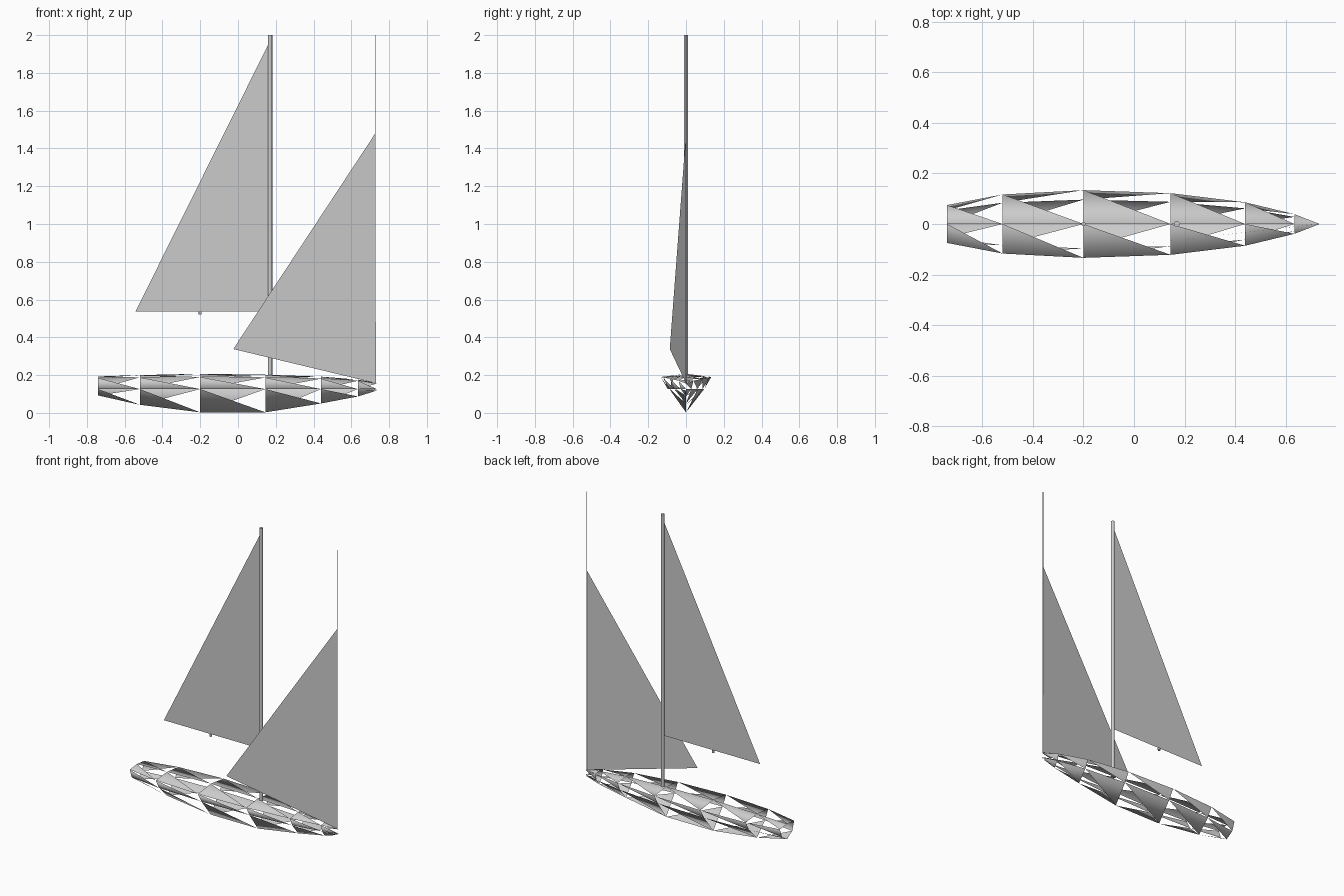
import bpy

if "Cube" in bpy.data.objects:
    bpy.data.objects.remove(bpy.data.objects["Cube"])

def make_mesh(name, verts, faces, smooth=False):
    me = bpy.data.meshes.new(name)
    me.from_pydata(verts, [], faces)
    me.update()
    for p in me.polygons:
        p.use_smooth = smooth
    ob = bpy.data.objects.new(name, me)
    bpy.context.collection.objects.link(ob)
    return ob

def rod(name, x, y, z0, z1, r, sides):
    bpy.ops.mesh.primitive_cylinder_add(vertices=sides, radius=r, depth=z1 - z0,
                                        location=(x, y, (z0 + z1) / 2))
    ob = bpy.context.object
    ob.name = name
    bpy.ops.object.shade_smooth_by_angle(angle=0.8)
    return ob

# Hull stations: x, gunwale half width, keel z, gunwale z, deck centre z
stations = [
    (-0.74, 0.075, 0.092, 0.185, 0.193),
    (-0.52, 0.117, 0.043, 0.188, 0.200),
    (-0.20, 0.134, 0.003, 0.190, 0.207),
    (0.145, 0.122, 0.003, 0.187, 0.202),
    (0.44, 0.086, 0.050, 0.181, 0.192),
    (0.635, 0.039, 0.087, 0.170, 0.176),
    (0.735, 0.0, 0.118, 0.155, 0.158),
]
verts = []
for x, w, keel, gun, deck in stations:
    chine = 0.72 * w
    verts += [(x, 0, deck), (x, -w, gun), (x, -chine, 0.126),
              (x, 0, keel), (x, chine, 0.126), (x, w, gun)]

# Open lattice hull: one triangle in every panel, same pattern all round
N = 6
faces = []
for s in range(len(stations) - 1):
    for i in range(N):
        j = (i + 1) % N
        faces.append((s * N + i, s * N + j, (s + 1) * N + j))
make_mesh("hull", verts, faces, smooth=True)

# Mast, forestay and the small sheet fitting under the mainsail
rod("mast", 0.17, 0, 0.195, 2.0, 0.0115, 16)
rod("forestay", 0.727, 0, 0.155, 2.0, 0.002, 8)
rod("sheet_fitting", -0.2, 0, 0.521, 0.536, 0.008, 12)

# Sails
make_mesh("mainsail", [(0.165, 0, 1.96), (-0.543, 0, 0.536), (0.165, 0, 0.536)], [(0, 1, 2)])
make_mesh("jib", [(0.727, 0, 1.48), (-0.025, -0.086, 0.338), (0.73, 0, 0.157)], [(0, 1, 2)])
